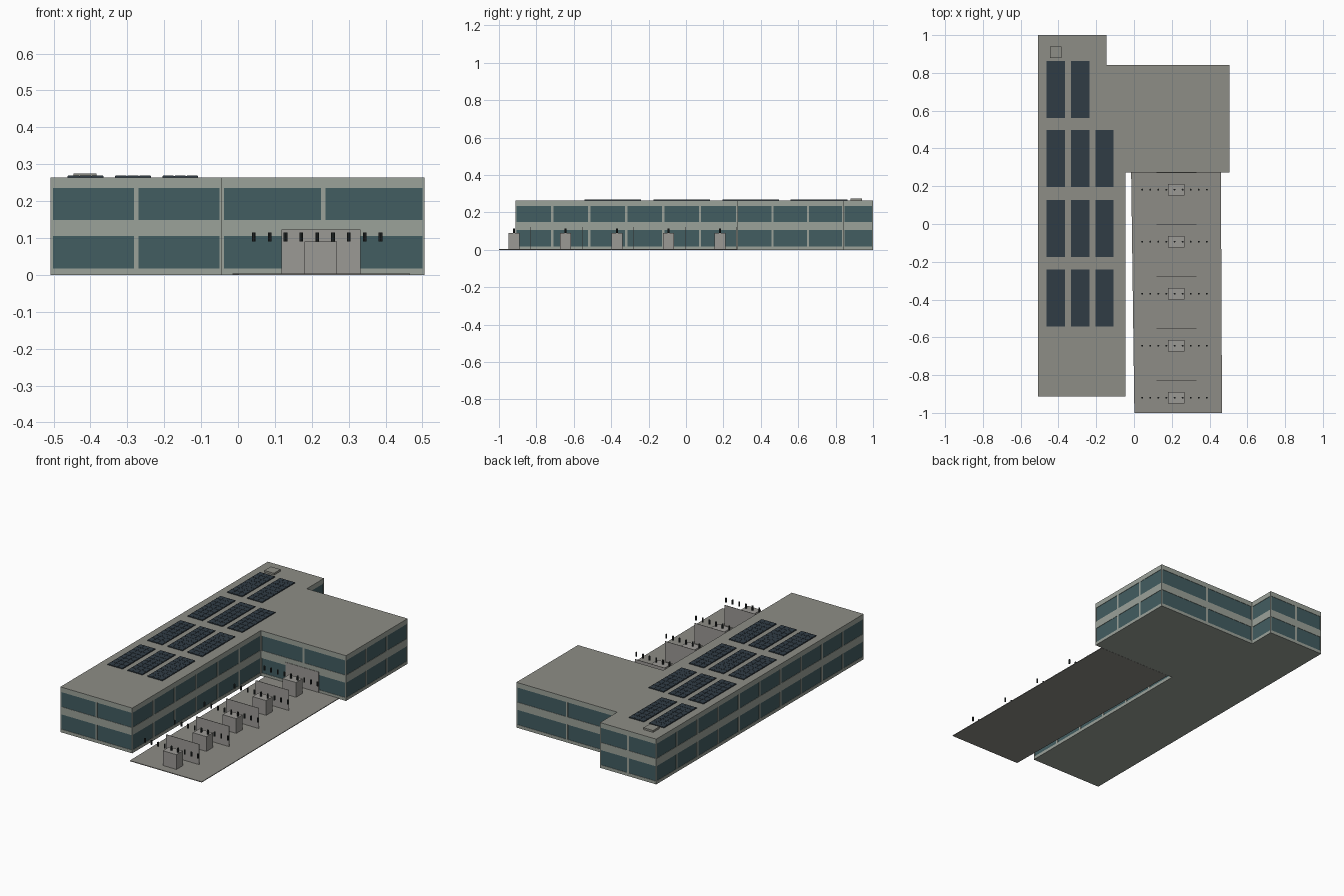
import bpy, bmesh
from mathutils import Vector

if "Cube" in bpy.data.objects:
    bpy.data.objects.remove(bpy.data.objects["Cube"])


def material(name, r, g, b):
    m = bpy.data.materials.new(name)
    m.diffuse_color = (r, g, b, 1)
    m.use_nodes = True
    m.node_tree.nodes["Principled BSDF"].inputs["Base Color"].default_value = m.diffuse_color
    return m


WALL = material("wall_grey", 0.33, 0.36, 0.32)
ROOF = material("roof_grey", 0.27, 0.27, 0.24)
GLASS = material("window_glass", 0.055, 0.11, 0.12)
SOLAR = material("solar_blue", 0.03, 0.045, 0.06)
PAVING = material("paving", 0.27, 0.265, 0.24)
CONCRETE = material("concrete", 0.33, 0.32, 0.30)
DARK = material("dark_metal", 0.02, 0.025, 0.025)


def finish(name, bm, *mats):
    me = bpy.data.meshes.new(name)
    bm.to_mesh(me)
    bm.free()
    for m in mats:
        me.materials.append(m)
    ob = bpy.data.objects.new(name, me)
    bpy.context.collection.objects.link(ob)
    return ob


def add_box(bm, x0, x1, y0, y1, z0, z1):
    vs = bmesh.ops.create_cube(bm, size=1)["verts"]
    for v in vs:
        v.co = ((x0 + x1) / 2 + v.co.x * (x1 - x0),
                (y0 + y1) / 2 + v.co.y * (y1 - y0),
                (z0 + z1) / 2 + v.co.z * (z1 - z0))


def box(name, mat, *ext):
    bm = bmesh.new()
    add_box(bm, *ext)
    return finish(name, bm, mat)


# Building: L-shaped footprint, counter-clockwise, with panes per wall
H, MID = 0.264, 0.133
corners = [(-0.508, -0.912), (-0.044, -0.912), (-0.044, 0.273), (0.506, 0.273),
           (0.506, 0.841), (-0.145, 0.841), (-0.145, 1.0), (-0.508, 1.0)]
panes = [2, 6, 2, 3, 2, 1, 2, 10]
storeys = [(0, MID, 0.018, 0.105), (MID, H, 0.149, 0.235)]
MARGIN, RECESS = 0.006, 0.002

bm = bmesh.new()


def window_bay(p, q, z0, z1, g0, g1):
    """One wall bay with a recessed pane between ground points p and q."""
    d = (q - p).normalized()
    inward = Vector((-d.y, d.x, 0)) * RECESS
    a, b = p + d * MARGIN, q - d * MARGIN

    def ring(s, e, lo, hi, off=Vector()):
        return [bm.verts.new(c + Vector((0, 0, z)) + off)
                for c, z in ((s, lo), (e, lo), (e, hi), (s, hi))]
    outer, inner, back = ring(p, q, z0, z1), ring(a, b, g0, g1), ring(a, b, g0, g1, inward)
    for r, s in ((outer, inner), (inner, back)):
        for i in range(4):
            j = (i + 1) % 4
            bm.faces.new((r[i], r[j], s[j], s[i]))
    bm.faces.new(back).material_index = 1


for i, n in enumerate(panes):
    s = Vector((*corners[i], 0))
    e = Vector((*corners[(i + 1) % len(corners)], 0))
    for k in range(n):
        for st in storeys:
            window_bay(s.lerp(e, k / n), s.lerp(e, (k + 1) / n), *st)
bm.faces.new([bm.verts.new((x, y, H)) for x, y in corners]).material_index = 2
bm.faces.new([bm.verts.new((x, y, 0)) for x, y in reversed(corners)])
bmesh.ops.remove_doubles(bm, verts=bm.verts[:], dist=0.0001)
finish("building", bm, WALL, GLASS, ROOF)

# Roof hatch
box("roof_hatch", ROOF, -0.446, -0.384, 0.88, 0.94, H, 0.275)

# Solar arrays: backing slab with slightly raised cells
for r, y0 in enumerate((0.56, 0.195, -0.175, -0.543)):
    for c, x0 in enumerate((-0.462, -0.333, -0.205)):
        if r == 0 and c == 2:
            continue
        w, l, nx, ny, gap = 0.097, 0.303, 3, 8, 0.0015
        bm = bmesh.new()
        add_box(bm, x0, x0 + w, y0, y0 + l, H, H + 0.004)
        for i in range(nx):
            for j in range(ny):
                add_box(bm, x0 + w * i / nx + gap, x0 + w * (i + 1) / nx - gap,
                        y0 + l * j / ny + gap, y0 + l * (j + 1) / ny - gap,
                        H + 0.004, H + 0.005)
        finish(f"solar_array_{r + 1}_{c + 1}", bm, SOLAR)

# Paved yard, slightly skewed
bm = bmesh.new()
base = bm.faces.new([bm.verts.new((x, y, 0)) for x, y in
                     ((0.002, -1), (0.466, -1), (0.46, 0.272), (-0.015, 0.272))])
ext = bmesh.ops.extrude_face_region(bm, geom=[base], use_keep_orig=True)["geom"]
for v in ext:
    if isinstance(v, bmesh.types.BMVert):
        v.co.z = 0.004
bmesh.ops.recalc_face_normals(bm, faces=bm.faces[:])
finish("paved_yard", bm, PAVING)

# Five yard stations: screen wall, block and a row of hanging pegs
for k in range(5):
    y = 0.182 - 0.2755 * k
    box(f"screen_wall_{k + 1}", CONCRETE, 0.118, 0.332, y + 0.088, y + 0.0905, 0.004, 0.123)
    box(f"block_{k + 1}", CONCRETE, 0.18, 0.268, y - 0.03, y + 0.03, 0.004, 0.09)
    bm = bmesh.new()
    for i in range(9):
        vs = bmesh.ops.create_cone(bm, cap_ends=True, segments=8, radius1=0.005,
                                   radius2=0.005, depth=0.025)["verts"]
        bmesh.ops.translate(bm, verts=vs, vec=(0.043 + 0.0429 * i, y, 0.1025))
    finish(f"peg_row_{k + 1}", bm, DARK)
